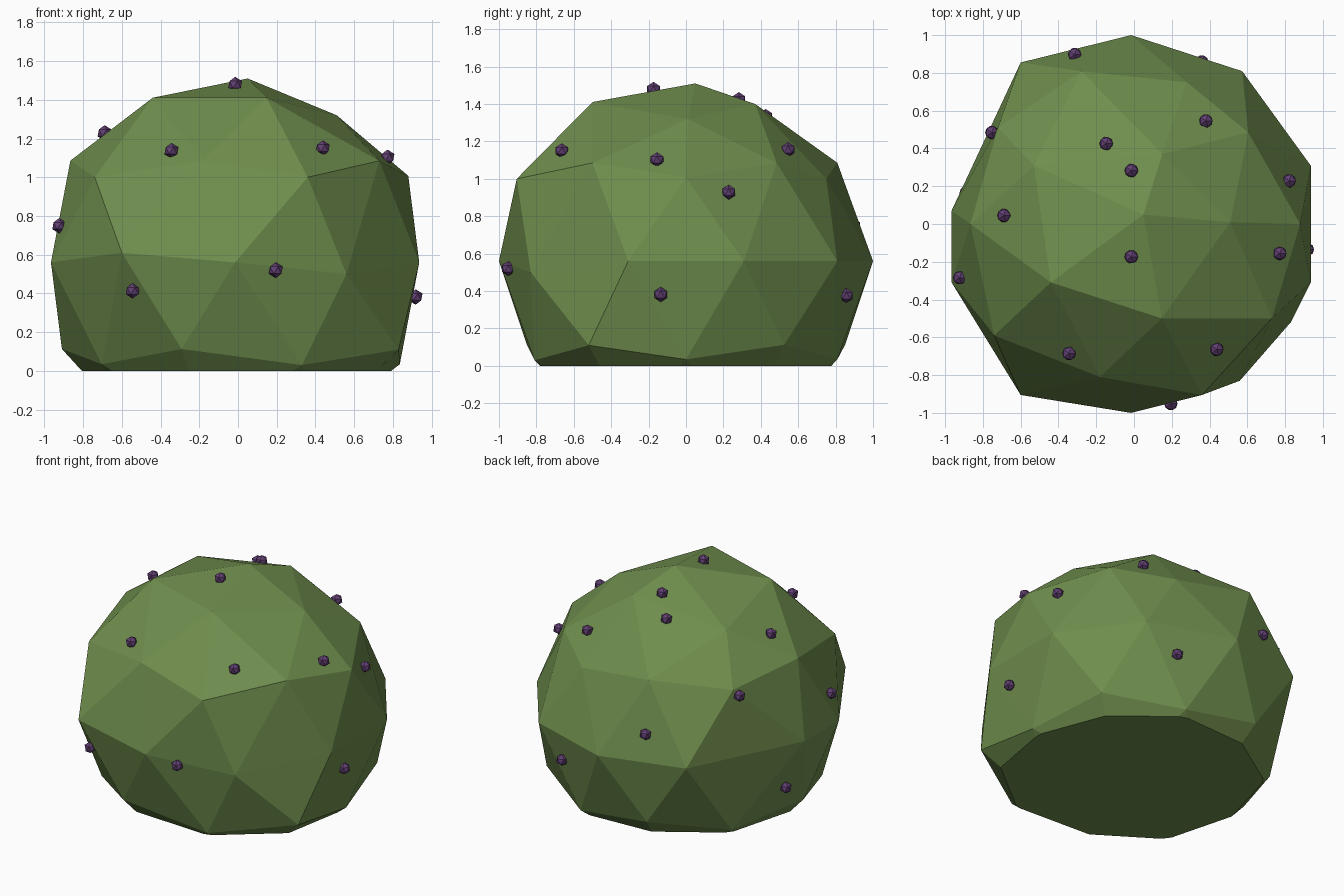
import bpy, bmesh
from mathutils import Vector
from mathutils.bvhtree import BVHTree

if "Cube" in bpy.data.objects:
    bpy.data.objects.remove(bpy.data.objects["Cube"])


def material(name, color):
    m = bpy.data.materials.new(name)
    m.diffuse_color = (*color, 1)
    m.use_nodes = True
    m.node_tree.nodes["Principled BSDF"].inputs["Base Color"].default_value = m.diffuse_color
    return m


def add_object(name, bm, mat):
    me = bpy.data.meshes.new(name)
    bm.to_mesh(me)
    ob = bpy.data.objects.new(name, me)
    me.materials.append(mat)
    bpy.context.collection.objects.link(ob)
    return ob


leaf_green = material("leaf_green", (0.16, 0.27, 0.075))
berry_purple = material("berry_purple", (0.12, 0.05, 0.17))

# Bush: low-poly ball whose nearest corners are pulled to irregular spots
NUDGED = [
    (0.05, 0.05, 1.51), (0.51, 0.01, 1.32), (0.15, 0.37, 1.40), (-0.53, 0.31, 1.31),
    (0.36, -0.905, 1.00), (-0.74, -0.59, 1.00), (-0.72, 0.51, 1.02), (0.28, 0.75, 1.00),
    (0.73, -0.50, 1.085), (-0.18, -0.81, 1.085), (0.605, 0.485, 1.085),
    (0.56, -0.83, 0.50), (-0.60, -0.905, 0.61), (-0.60, 0.855, 0.57), (-0.966, 0.07, 0.56),
    (0.83, -0.52, 0.11), (0.33, -0.81, 0.03),
]
bush = bmesh.new()
bmesh.ops.create_icosphere(bush, subdivisions=2, radius=1)
bmesh.ops.translate(bush, verts=bush.verts, vec=(-0.015, 0, 0.56))
moves = [(min(bush.verts, key=lambda v: (v.co - Vector(p)).length), p) for p in NUDGED]
for v, p in moves:
    v.co = p

# Flat base: slice at the ground and close the hole
cut = bmesh.ops.bisect_plane(bush, geom=bush.verts[:] + bush.edges[:] + bush.faces[:],
                             plane_co=(0, 0, 0), plane_no=(0, 0, -1), clear_outer=True)
rim = [e for e in cut["geom_cut"] if isinstance(e, bmesh.types.BMEdge)]
bmesh.ops.holes_fill(bush, edges=rim, sides=0)
bmesh.ops.recalc_face_normals(bush, faces=bush.faces)
surface = BVHTree.FromBMesh(bush)
add_object("bush", bush, leaf_green)

# Berries: small twenty-sided balls seated on the nearest bush face
BERRIES = [
    (-0.33, -0.66, 1.11), (0.435, -0.66, 1.145), (-0.69, 0.045, 1.23), (0.77, -0.155, 1.10),
    (-0.925, -0.285, 0.75), (-0.555, -0.87, 0.405), (0.195, -0.95, 0.52), (0.925, -0.135, 0.38),
    (-0.015, -0.175, 1.485), (0.825, 0.23, 0.93), (0.38, 0.545, 1.155), (-0.015, 0.285, 1.43),
    (-0.15, 0.435, 1.35), (0.36, 0.86, 0.375), (-0.315, 0.90, 0.75), (-0.765, 0.49, 0.98),
    (-0.90, 0.17, 0.25),
]
for i, p in enumerate(BERRIES):
    spot, normal, _, _ = surface.find_nearest(Vector(p))
    berry = bmesh.new()
    bmesh.ops.create_icosphere(berry, subdivisions=1, radius=0.04)
    add_object(f"berry_{i + 1}", berry, berry_purple).location = spot + normal * 0.015
    berry.free()
bush.free()
